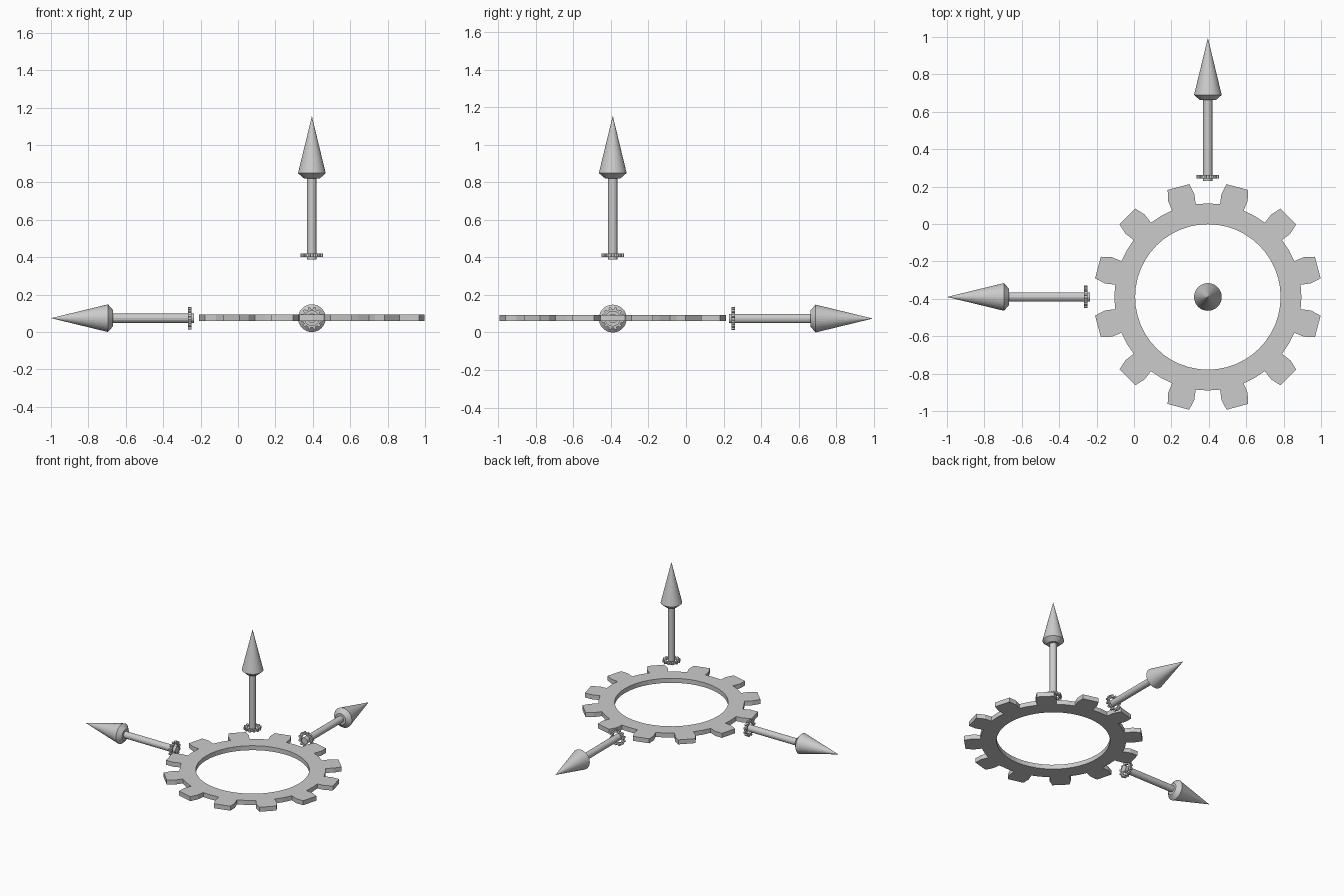
import bpy, bmesh
from math import sin, cos, pi, radians
from mathutils import Matrix

if "Cube" in bpy.data.objects:
    bpy.data.objects.remove(bpy.data.objects["Cube"])

CX, CY, CZ = 0.395, -0.39, 0.074
TEETH = 12


def make_object(name, bm, matrix):
    bmesh.ops.recalc_face_normals(bm, faces=bm.faces)
    mesh = bpy.data.meshes.new(name)
    bm.to_mesh(mesh)
    bm.free()
    ob = bpy.data.objects.new(name, mesh)
    bpy.context.collection.objects.link(ob)
    ob.matrix_world = matrix
    return ob


def gear(name, pitch, thickness, matrix):
    """Toothed ring: hole 0.7, root 0.9, tip 1.1 of the pitch radius."""
    bm = bmesh.new()
    step = 2 * pi / TEETH
    half, tip = radians(7.5), radians(5.6)

    def ring_point(r, a):
        return bm.verts.new((r * pitch * cos(a), r * pitch * sin(a), -thickness / 2))

    inner, root = [], []
    for i in range(TEETH):
        mid = (i + 0.5) * step
        for da in (-2, -1, 0, 1):
            a = mid + da * half
            inner.append(ring_point(0.7, a))
            root.append(ring_point(0.9, a))
    n = len(inner)
    for i in range(n):
        j = (i + 1) % n
        bm.faces.new((inner[i], root[i], root[j], inner[j]))
    # teeth, each with a straight foot and a tapered tip
    for i in range(TEETH):
        mid = (i + 0.5) * step
        a, b, c = root[4 * i + 1:4 * i + 4]
        p1, p0, p2 = (ring_point(1.0, mid + d) for d in (-half, 0, half))
        t1, t2 = (ring_point(1.1, mid + d) for d in (-tip, tip))
        bm.faces.new((a, p1, p0, b))
        bm.faces.new((b, p0, p2, c))
        bm.faces.new((p1, t1, t2, p2, p0))
    res = bmesh.ops.extrude_face_region(bm, geom=bm.faces[:])
    top = [g for g in res["geom"] if isinstance(g, bmesh.types.BMVert)]
    bmesh.ops.translate(bm, verts=top, vec=(0, 0, thickness))
    return make_object(name, bm, matrix)


def lathe(name, profile, sides, matrix):
    """Closed solid turned around local z from (radius, z) points."""
    bm = bmesh.new()
    vs = [bm.verts.new((r, 0, z)) for r, z in profile]
    es = [bm.edges.new(p) for p in zip(vs, vs[1:])]
    bmesh.ops.spin(bm, geom=vs + es, cent=(0, 0, 0), axis=(0, 0, 1),
                   angle=2 * pi, steps=sides, use_merge=True)
    bmesh.ops.remove_doubles(bm, verts=bm.verts, dist=1e-5)
    return make_object(name, bm, matrix)


def arrow(axis, rotation, start):
    """Shaft, head and small collar gear, pointing along local z."""
    m = Matrix.Translation((CX, CY, CZ)) @ rotation @ Matrix.Translation((0, 0, start))
    lathe(axis + "_arrow_shaft", [(0, 0), (0.025, 0), (0.025, 0.44), (0, 0.44)], 16, m)
    lathe(axis + "_arrow_head", [(0, 0.432), (0.042, 0.432), (0.074, 0.46), (0, 0.765)], 32, m)
    gear(axis + "_arrow_collar", 0.0555, 0.018, m @ Matrix.Translation((0, 0, 0.022)))


# main toothed ring
gear("main_gear_ring", 0.5556, 0.034, Matrix.Translation((CX, CY, CZ + 0.003)))

# three direction arrows
arrow("up", Matrix.Identity(4), 0.315)
arrow("left", Matrix.Rotation(-pi / 2, 4, 'Y'), 0.63)
arrow("back", Matrix.Rotation(-pi / 2, 4, 'X'), 0.62)
